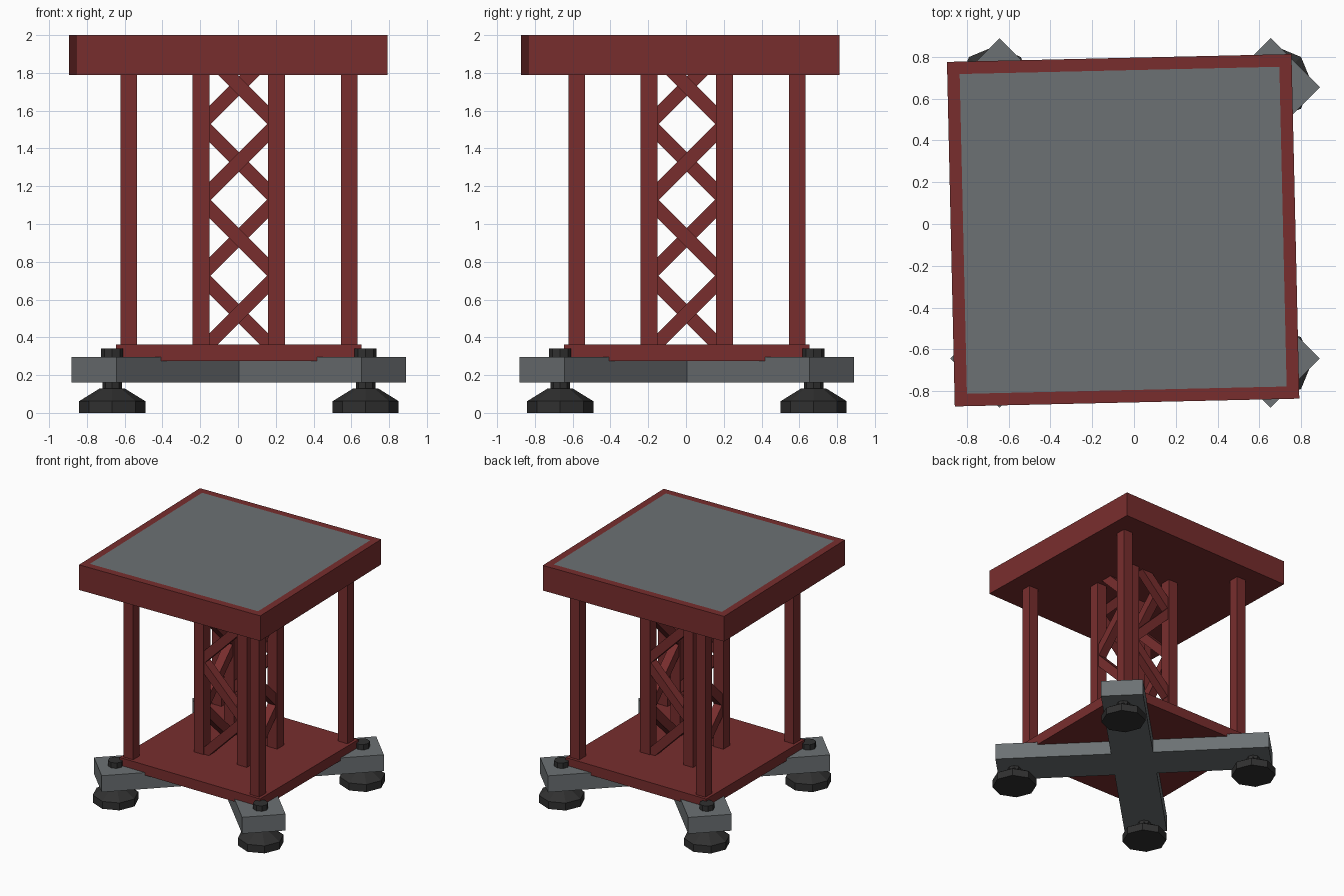
import bpy
import bmesh
from math import pi, radians, sqrt
from mathutils import Matrix, Vector

cube = bpy.data.objects.get("Cube")
if cube:
    bpy.data.objects.remove(cube, do_unlink=True)

CENTRE = Vector((0.005, 0.005, 0))


def material(name, colour):
    m = bpy.data.materials.new(name)
    m.use_nodes = True
    m.diffuse_color = (*colour, 1)
    m.node_tree.nodes["Principled BSDF"].inputs["Base Color"].default_value = (*colour, 1)
    return m


RED = material("dark_red_paint", (0.188, 0.027, 0.027))
GREY = material("steel_grey", (0.15, 0.165, 0.173))
BLACK = material("black_rubber", (0.03, 0.03, 0.03))


def finish(name, bm, *mats):
    bmesh.ops.recalc_face_normals(bm, faces=bm.faces)
    mesh = bpy.data.meshes.new(name)
    bm.to_mesh(mesh)
    bm.free()
    for m in mats:
        mesh.materials.append(m)
    obj = bpy.data.objects.new(name, mesh)
    obj.location = CENTRE
    bpy.context.collection.objects.link(obj)
    return obj


def add_box(bm, centre, size, rotation=Matrix()):
    mat = Matrix.Translation(centre) @ rotation @ Matrix.Diagonal((*size, 1))
    bmesh.ops.create_cube(bm, size=1, matrix=mat)


def add_frustum(bm, x, y, z0, z1, r0, r1):
    bmesh.ops.create_cone(bm, cap_ends=True, segments=8, radius1=r0, radius2=r1,
                          depth=z1 - z0,
                          matrix=Matrix.Translation((x, y, (z0 + z1) / 2)))


CORNERS = [(sx, sy) for sx in (-1, 1) for sy in (-1, 1)]

# Crossed base beams, joined as one plus-shaped prism turned to the diagonals
bm = bmesh.new()
half, arm = 0.167, 1.085
ring = []
for i in range(4):
    turn = Matrix.Rotation(pi / 4 + i * pi / 2, 4, "Z")
    for p in ((arm, -half), (arm, half), (half, half)):
        ring.append(bm.verts.new(turn @ Vector((*p, 0.16))))
face = bm.faces.new(ring)
top = bmesh.ops.extrude_face_region(bm, geom=[face])["geom"]
bmesh.ops.translate(bm, vec=(0, 0, 0.137),
                    verts=[v for v in top if isinstance(v, bmesh.types.BMVert)])
finish("base_beams", bm, GREY)

# Levelling feet with stems and bolt heads
for i, (sx, sy) in enumerate(CORNERS):
    bm = bmesh.new()
    x, y = 0.671 * sx, 0.671 * sy
    add_frustum(bm, x, y, 0, 0.062, 0.175, 0.175)
    add_frustum(bm, x, y, 0.062, 0.13, 0.175, 0.065)
    add_frustum(bm, x, y, 0.12, 0.3, 0.052, 0.052)
    add_frustum(bm, x, y, 0.29, 0.342, 0.058, 0.058)
    finish(f"levelling_foot_{i + 1}", bm, BLACK)

# Lower plate
bm = bmesh.new()
add_box(bm, (0, 0, 0.318), (1.3, 1.3, 0.086))
finish("lower_plate", bm, RED)

# Outer and inner posts
for name, offset, width in (("outer_post", 0.583, 0.087), ("inner_post", 0.2, 0.09)):
    for i, (sx, sy) in enumerate(CORNERS):
        bm = bmesh.new()
        add_box(bm, (offset * sx, offset * sy, 1.075), (width, width, 1.47))
        finish(f"{name}_{i + 1}", bm, RED)

# Zigzag bracing on each side of the inner column
for side in range(4):
    bm = bmesh.new()
    for step in range(4):
        lean = -1 if step % 2 == 0 else 1
        add_box(bm, (0, -0.2, 0.525 + 0.402 * step), (0.073, 0.073, 0.4 * sqrt(2)),
                Matrix.Rotation(-lean * pi / 4, 4, "Y"))
    bm.transform(Matrix.Rotation(side * pi / 2, 4, "Z"))
    finish(f"zigzag_brace_{side + 1}", bm, RED)

# Table top, slightly turned, with an inset grey panel
bm = bmesh.new()
add_box(bm, (0, 0, 1.895), (1.65, 1.65, 0.21))
bm.normal_update()
panel = max(bm.faces, key=lambda f: f.calc_center_median().z)
bmesh.ops.inset_region(bm, faces=[panel], thickness=0.084)
panel.material_index = 1
table = finish("table_top", bm, RED, GREY)
table.location = (-0.052, -0.03, 0)
table.rotation_euler.z = radians(1.3)
